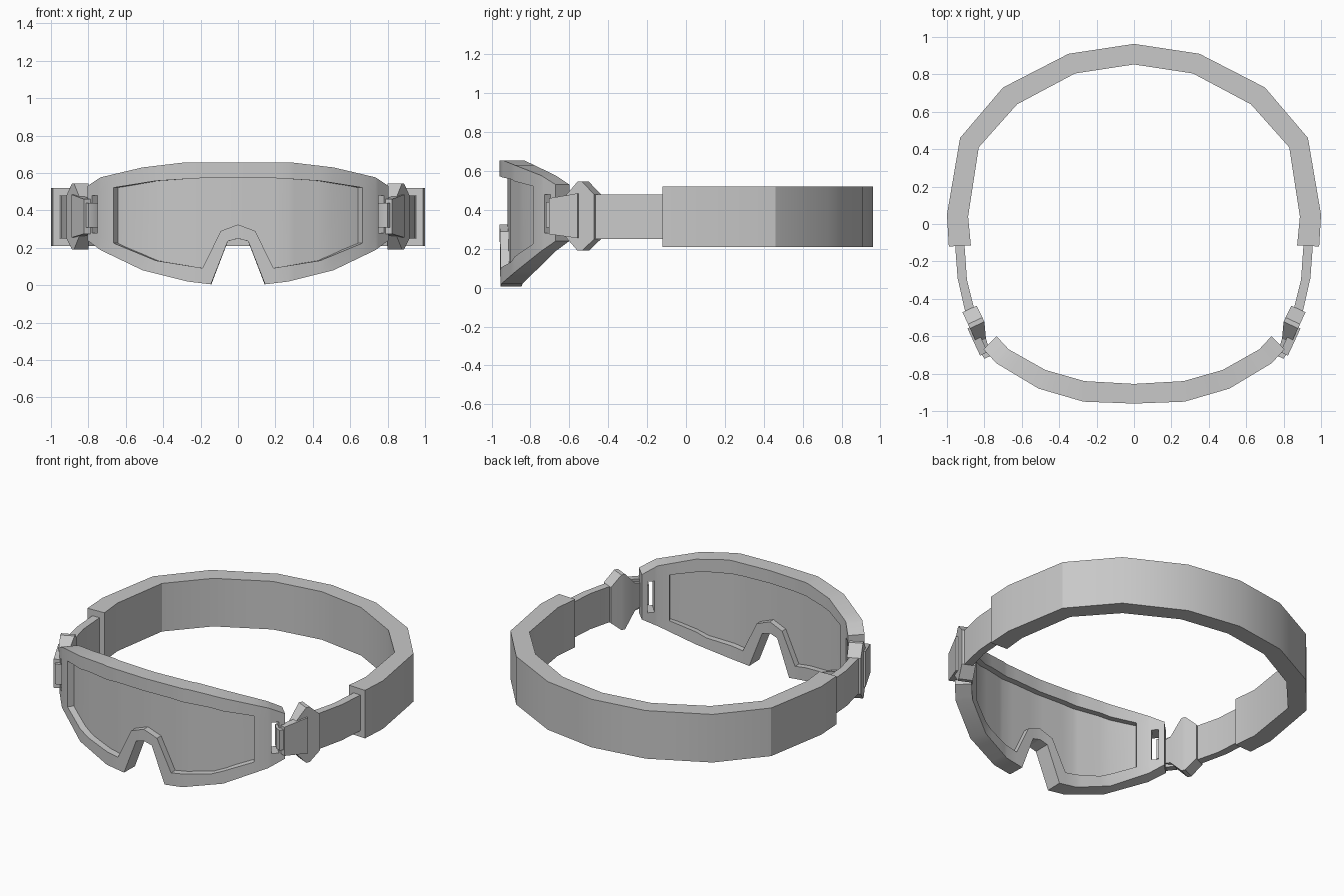
import bpy
import bmesh
from mathutils import Vector

if "Cube" in bpy.data.objects:
    bpy.data.objects.remove(bpy.data.objects["Cube"], do_unlink=True)

grey = bpy.data.materials.new("plain grey")
grey.use_nodes = True
grey.diffuse_color = (0.58, 0.58, 0.58, 1)
grey.node_tree.nodes["Principled BSDF"].inputs["Base Color"].default_value = (0.58, 0.58, 0.58, 1)


def interp(points, x):
    """Piecewise linear value at x along (x, value) pairs."""
    for (x0, v0), (x1, v1) in zip(points, points[1:]):
        if x <= x1:
            return v0 + (v1 - v0) * (x - x0) / (x1 - x0)
    return points[-1][1]


def slab(name, columns, place, keep=lambda i, row: True):
    """Closed slab: columns of heights, placed at depth 0 (outside) and 1 (inside)."""
    rows = len(columns[0])
    bm = bmesh.new()
    skins = [[[bm.verts.new(place(i, z, d)) for z in col]
              for i, col in enumerate(columns)] for d in (0, 1)]
    cells = [[(i, r), (i + 1, r), (i + 1, r + 1), (i, r + 1)]
             for i in range(len(columns) - 1) for r in range(rows - 1) if keep(i, r)]
    edges = {(c[k], c[(k + 1) % 4]) for c in cells for k in range(4)}
    for c in cells:
        bm.faces.new([skins[0][i][r] for i, r in c])
        bm.faces.new([skins[1][i][r] for i, r in reversed(c)])
    # rim walls wherever a cell edge has no neighbour
    for (a, b), (c, d) in sorted(edges):
        if ((c, d), (a, b)) not in edges:
            bm.faces.new([skins[0][c][d], skins[0][a][b], skins[1][a][b], skins[1][c][d]])
    bmesh.ops.delete(bm, geom=[v for v in bm.verts if not v.link_faces], context='VERTS')
    bmesh.ops.recalc_face_normals(bm, faces=bm.faces)
    mesh = bpy.data.meshes.new(name)
    bm.to_mesh(mesh)
    bm.free()
    mesh.materials.append(grey)
    obj = bpy.data.objects.new(name, mesh)
    bpy.context.collection.objects.link(obj)
    bpy.ops.object.select_all(action='DESELECT')
    obj.select_set(True)
    bpy.context.view_layer.objects.active = obj
    bpy.ops.object.shade_smooth_by_angle(angle=0.5)
    return obj


def band(name, outer, inner, low, high, side=1):
    """Strip of constant height between two plan paths."""
    def place(i, z, d):
        x, y = (outer, inner)[d][i]
        return (x * side, y, z)
    return slab(name, [(low, high)] * len(outer), place)


def mirrored(path):
    """Full path from a half path that starts on the centre line."""
    return [(-x, y) for x, y in reversed(path[1:])] + path


# Goggle frame: plan curve and front outline, as half profiles
plan_out = [(0, -.96), (.27, -.95), (.51, -.88), (.735, -.745), (.805, -.67)]
plan_in_x = [(0, 0), (.27, .265), (.51, .475), (.735, .67), (.805, .735)]
plan_in_y = [(0, -.855), (.27, -.84), (.51, -.78), (.735, -.67), (.805, -.6)]
top = [(0, .655), (.3, .655), (.51, .63), (.735, .577), (.805, .53)]
bottom = [(0, .25), (.055, .235), (.145, .005), (.27, .02), (.51, .08), (.735, .188), (.805, .24)]
hole_top = [(0, .573), (.2, .573), (.44, .558), (.665, .522), (.75, .48), (.805, .48)]
hole_bottom = [(0, .325), (.092, .29), (.19, .092), (.44, .132), (.665, .225), (.75, .28), (.805, .28)]
half = [0, .055, .092, .145, .19, .27, .3, .44, .51, .665, .735, .75, .78, .805]
stations = [-x for x in reversed(half[1:])] + half


def frame_point(x, z, depth):
    a = abs(x)
    x_in = interp(plan_in_x, a)
    y_out, y_in = interp(plan_out, a), interp(plan_in_y, a)
    sign = -1 if x < 0 else 1
    return (sign * (a + (x_in - a) * depth), y_out + (y_in - y_out) * depth, z)


def solid_cell(i, row):
    # the middle row is open at the lens and at the strap slots
    mid = abs(stations[i] + stations[i + 1]) / 2
    return row != 1 or not (mid < .665 or .75 < mid < .78)


slab("goggle_frame",
     [[interp(p, abs(x)) for p in (bottom, hole_bottom, hole_top, top)] for x in stations],
     lambda i, z, d: frame_point(stations[i], z, d), solid_cell)

# Lens, recessed in the frame opening with a little overlap
lens_x = [x for x in stations if abs(x) < .67]
slab("lens",
     [(interp(hole_bottom, abs(x)) - .01, interp(hole_top, abs(x)) + .01) for x in lens_x],
     lambda i, z, d: frame_point(lens_x[i] * 1.01, z, .4 + .25 * d))

# Wide headband
band("headband",
     mirrored([(0, .963), (.35, .91), (.7, .73), (.93, .46), (1, .05), (.99, -.12)]),
     mirrored([(0, .853), (.315, .805), (.625, .64), (.83, .41), (.887, .04), (.872, -.115)]),
     .21, .52)

# Clip stations: distance along clip, low, high, thickness
clip = [(0, .25, .48, .083), (.07, .19, .545, .085), (.095, .19, .545, .085),
        (.18, .28, .455, .055), (.25, .3, .44, .045)]
along, inward = Vector((-.42, -.907)), Vector((-.907, .42))

for side, label in ((1, "left"), (-1, "right")):
    # Narrow strap between headband and clip
    band(label + "_strap",
         [(.957, -.08), (.955, -.13), (.943, -.29), (.9, -.48)],
         [(.907, -.08), (.905, -.13), (.893, -.3), (.85, -.47)], .25, .48, side)

    # Six-sided clip that tapers towards the frame
    def clip_point(i, z, d, side=side):
        p = Vector((.917, -.472)) + along * clip[i][0] + inward * clip[i][3] * d
        return (p.x * side, p.y, z)
    slab(label + "_clip", [c[1:3] for c in clip], clip_point)

    # Raised plate on the outside of the clip
    plate = [(.09, .255, .485), (.25, .275, .46)]

    def plate_point(i, z, d, side=side):
        p = Vector((.917, -.472)) + along * plate[i][0] + inward * (.045 * d - .012)
        return (p.x * side, p.y, z)
    slab(label + "_clip_plate", [c[1:] for c in plate], plate_point)

    # Hook that reaches from the clip into the frame slot
    band(label + "_hook",
         [(.82, -.69), (.8, -.72), (.765, -.705), (.73, -.665)],
         [(.805, -.66), (.79, -.69), (.775, -.685), (.745, -.65)], .31, .44, side)
